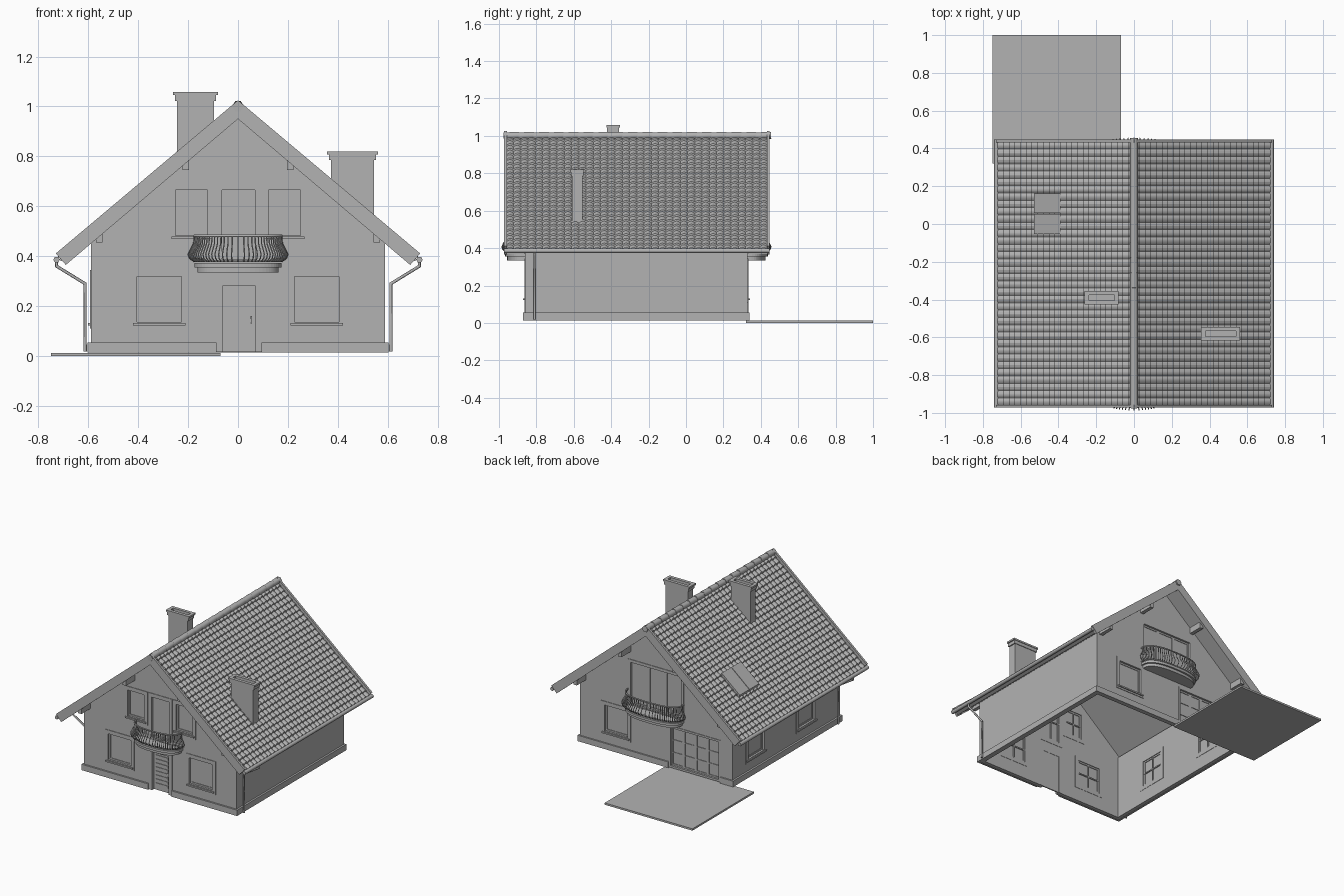
import bpy, bmesh, math
from mathutils import Vector

cube = bpy.data.objects.get("Cube")
if cube:
    bpy.data.objects.remove(cube)

GREY = (0.45, 0.45, 0.45, 1)
plaster = bpy.data.materials.new("plain_grey")
plaster.use_nodes = True
plaster.diffuse_color = GREY
plaster.node_tree.nodes["Principled BSDF"].inputs["Base Color"].default_value = GREY

SLOPE = 0.842
THICK = 0.025
# Each wall maps (along, outward, up) to world space
WALLS = {
    "front": lambda u, o, z: (u, -0.86 - o, z),
    "back": lambda u, o, z: (u, 0.33 + o, z),
    "right": lambda u, o, z: (-0.59 - o, u, z),
    "left": lambda u, o, z: (0.59 + o, u, z),
    "world": lambda u, o, z: (u, o, z),
}
cuts = {name: [] for name in WALLS}


def finish(name, bm):
    bmesh.ops.recalc_face_normals(bm, faces=bm.faces)
    mesh = bpy.data.meshes.new(name)
    bm.to_mesh(mesh)
    bm.free()
    mesh.materials.append(plaster)
    obj = bpy.data.objects.new(name, mesh)
    bpy.context.scene.collection.objects.link(obj)
    return obj


def boxes(name, items, wall="world"):
    bm = bmesh.new()
    for u0, u1, o0, o1, z0, z1 in items:
        for v in bmesh.ops.create_cube(bm, size=1)["verts"]:
            v.co = WALLS[wall](u1 if v.co.x > 0 else u0, o1 if v.co.y > 0 else o0,
                               z1 if v.co.z > 0 else z0)
    return finish(name, bm)


def prism(name, points, y0, y1):
    bm = bmesh.new()
    face = bm.faces.new([bm.verts.new((x, y0, z)) for x, z in points])
    new = bmesh.ops.extrude_face_region(bm, geom=[face])["geom"]
    for v in new:
        if isinstance(v, bmesh.types.BMVert):
            v.co.y = y1
    return finish(name, bm)


def tubes(name, paths, radius, closed=False):
    curve = bpy.data.curves.new(name, "CURVE")
    curve.dimensions = "3D"
    curve.bevel_depth = radius
    curve.bevel_resolution = 1
    curve.use_fill_caps = True
    for path in paths:
        spline = curve.splines.new("POLY")
        spline.points.add(len(path) - 1)
        for p, co in zip(spline.points, path):
            p.co = (*co, 1)
    temp = bpy.data.objects.new(name, curve)
    bpy.context.scene.collection.objects.link(temp)
    bpy.context.view_layer.update()
    mesh = bpy.data.meshes.new_from_object(temp.evaluated_get(bpy.context.evaluated_depsgraph_get()))
    bpy.data.objects.remove(temp)
    bm = bmesh.new()
    bm.from_mesh(mesh)
    return finish(name, bm)


def ring(u0, u1, z0, z1, w, o0, o1):
    return [(u0, u0 + w, o0, o1, z0, z1), (u1 - w, u1, o0, o1, z0, z1),
            (u0 + w, u1 - w, o0, o1, z0, z0 + w), (u0 + w, u1 - w, o0, o1, z1 - w, z1)]


def window(name, wall, u0, u1, z0, z1, border=0.026, cols=1, rows=1, sill=True):
    e = 0.004
    cuts[wall].append((u0 + e, u1 - e, -0.1, 0.1, z0 + e, z1 - e))
    parts = ring(u0, u1, z0, z1, border, -THICK - 0.002, 0.004)
    a, b, c, d = u0 + border, u1 - border, z0 + border, z1 - border
    step = (b - a) / cols
    for i in range(cols):
        left, right = a + i * step, a + (i + 1) * step
        parts += ring(left, right, c, d, 0.011, -0.022, -0.01)
        parts.append((left, right, -0.017, -0.014, c, d))
        for r in range(1, rows):
            z = c + (d - c) * r / rows
            parts.append((left, right, -0.02, -0.01, z - 0.004, z + 0.004))
        if cols == 1:  # glazing cross on the room side
            m, h = (a + b) / 2, (c + d) / 2
            parts += [(m - 0.004, m + 0.004, -0.024, -0.017, c, d),
                      (a, b, -0.024, -0.017, h - 0.004, h + 0.004)]
    if sill:
        parts.append((u0 + 0.01, u1 - 0.01, -0.01, 0.012, z0 + 0.012, z0 + 0.022))
    boxes(name, parts, wall)


# Windows and glazed doors
for s, side in ((-1, "right"), (1, "left")):
    window(f"front_ground_window_{side}", "front", s * 0.315 - 0.115, s * 0.315 + 0.115, 0.11, 0.345)
    window(f"front_upper_window_{side}", "front", s * 0.187 - 0.09, s * 0.187 + 0.09, 0.457, 0.692)
window("front_balcony_door", "front", -0.09, 0.095, 0.36, 0.692, sill=False)
window("back_ground_window", "back", 0.195, 0.425, 0.11, 0.345)
window("back_balcony_doors", "back", -0.215, 0.215, 0.36, 0.692, 0.02, 3, sill=False)
window("patio_doors", "back", -0.5, -0.1, 0.018, 0.31, 0.014, 4, 3, sill=False)
for i, y in enumerate((0.07, -0.49)):
    window(f"side_window_{i + 1}", "right", y - 0.115, y + 0.115, 0.11, 0.345)

# Front door with slatted panel
cuts["front"].append((-0.08, 0.09, -0.1, 0.1, 0, 0.305))
boxes("front_door_frame", [(-0.087, -0.06, -0.027, 0.004, 0.016, 0.31), (0.068, 0.095, -0.027, 0.004, 0.016, 0.31),
                           (-0.06, 0.068, -0.027, 0.004, 0.283, 0.31)], "front")
boxes("front_door", [(-0.06, 0.068, -0.025, -0.017, 0.016, 0.283), (0.05, 0.056, -0.017, -0.008, 0.13, 0.16)]
      + [(-0.042, 0.05, -0.017, -0.013, 0.05 + i * 0.028, 0.065 + i * 0.028) for i in range(8)], "front")

# Walls with cut openings
gable = [(-0.59, 0.016), (0.59, 0.016), (0.59, 0.459), (0, 0.956), (-0.59, 0.459)]
walls = {
    "front": prism("front_wall", gable, -0.86, -0.86 + THICK),
    "back": prism("back_wall", gable, 0.33 - THICK, 0.33),
    "right": boxes("right_wall", [(-0.836, 0.306, -THICK, 0, 0.016, 0.465)], "right"),
    "left": boxes("left_wall", [(-0.836, 0.306, -THICK, 0, 0.016, 0.465)], "left"),
}
for wall, obj in walls.items():
    if not cuts[wall]:
        continue
    cutter = boxes("opening_cutter", cuts[wall], wall)
    cutter.hide_render = True
    mod = obj.modifiers.new("openings", "BOOLEAN")
    mod.operation, mod.solver, mod.object = "DIFFERENCE", "EXACT", cutter
    bpy.context.view_layer.update()
    cut_mesh = bpy.data.meshes.new_from_object(obj.evaluated_get(bpy.context.evaluated_depsgraph_get()))
    obj.modifiers.clear()
    obj.data = cut_mesh
    bpy.data.objects.remove(cutter)

# Plinth strips, broken at the doors
boxes("front_plinth", [(-0.603, -0.087, 0, 0.012, 0.014, 0.055), (0.095, 0.603, 0, 0.012, 0.014, 0.055)], "front")
boxes("back_plinth", [(-0.603, -0.5, 0, 0.01, 0.014, 0.055), (-0.1, 0.603, 0, 0.01, 0.014, 0.055)], "back")
for side in ("left", "right"):
    boxes(side + "_plinth", [(-0.86, 0.33, 0, 0.013, 0.014, 0.055)], side)
boxes("patio", [(-0.75, -0.07, 0.32, 1.0, 0, 0.013)])


def tile_field(name, s, rows=24, cols=36, sub=4):
    bm = bmesh.new()
    lines = []
    for r in range(rows):
        for x, lift in ((r / rows, 0.0), ((r + 1) / rows, 0.009)):
            x *= 0.722
            line = []
            for c in range(cols * sub + 1):
                wave = 0.009 * abs(math.sin(math.pi * c / sub))
                line.append(bm.verts.new((s * x, -0.96 + 1.395 * c / (cols * sub),
                                          0.992 - SLOPE * x + lift + wave)))
            lines.append(line)
    for a, b in zip(lines, lines[1:]):
        for i in range(len(a) - 1):
            quad = (a[i], a[i + 1], b[i + 1], b[i])
            bm.faces.new(quad if s < 0 else quad[::-1])
    mesh_obj = finish(name, bm)
    return mesh_obj


# Roof slopes, verge boards, purlins, gutters and downpipes
for s, side in ((-1, "right"), (1, "left")):
    prism(f"roof_slab_{side}", [(0, 0.99), (s * 0.718, 0.386), (s * 0.69, 0.374), (0, 0.955)], -0.96, 0.435)
    tile_field(f"roof_tiles_{side}", s)
    verge = [(0, 1.025), (s * 0.73, 0.411), (s * 0.69, 0.365), (0, 0.95)]
    prism(f"front_verge_board_{side}", verge, -0.972, -0.957)
    prism(f"back_verge_board_{side}", verge, 0.432, 0.447)
    ends = []
    for x, z in ((0.21, 0.757), (0.556, 0.467)):
        ends += [(s * x - 0.013, s * x + 0.013, y0, y1, z - 0.012, z + 0.03)
                 for y0, y1 in ((-0.958, -0.85), (0.32, 0.433))]
    boxes(f"purlin_ends_{side}", ends)
    tubes(f"gutter_{side}", [[(s * 0.727, -0.972, 0.386), (s * 0.727, 0.447, 0.386)]], 0.013)
    tubes(f"downpipe_{side}", [[(s * 0.727, -0.81, 0.385), (s * 0.727, -0.81, 0.36),
                                (s * 0.613, -0.81, 0.29), (s * 0.613, -0.81, 0.018)]], 0.007)

# Overlapping ridge tiles
count = 18
tubes("ridge_tiles", [[(0, -0.975 + 1.425 * i / count, 0.999), (0, -0.97 + 1.425 * (i + 1) / count, 1.003)]
                      for i in range(count)], 0.022)

# Pair of roof windows
for i, y in enumerate((-0.052, 0.057)):
    def on_roof(x, h):
        return (-x, 0.99 - SLOPE * x + h)
    prism(f"roof_window_{i + 1}", [on_roof(0.39, 0), on_roof(0.39, 0.026), on_roof(0.53, 0.026), on_roof(0.53, 0)],
          y, y + 0.105)


def chimney(name, x0, x1, y0, y1, top):
    prism(name + "_stack", [(x0, 0.97 - SLOPE * abs(x0)), (x1, 0.97 - SLOPE * abs(x1)),
                            (x1, top - 0.03), (x0, top - 0.03)], y0, y1)
    cap = []
    for grow, z0, z1 in ((0.008, top - 0.035, top - 0.012), (0.016, top - 0.012, top)):
        a, b, c, d = x0 - grow, x1 + grow, y0 - grow / 2, y1 + grow / 2
        w = grow + 0.006
        cap += [(a, a + w, c, d, z0, z1), (b - w, b, c, d, z0, z1),
                (a + w, b - w, c, c + w, z0, z1), (a + w, b - w, d - w, d, z0, z1)]
    boxes(name + "_cap", cap)


chimney("ridge_chimney", -0.245, -0.097, -0.418, -0.362, 1.057)
chimney("side_chimney", 0.372, 0.545, -0.61, -0.553, 0.82)


def outline(a, b, n):
    pts = []
    for i in range(n + 1):
        t = math.pi * i / n
        c = math.cos(t)
        pts.append((a * math.copysign(abs(c) ** 0.8, c), b * math.sin(t) ** 0.7))
    return pts


def balcony(name, wall, a):
    place = WALLS[wall]
    # Two-step slab
    bm = bmesh.new()
    for grow, z0, z1 in ((0, 0.355, 0.372), (-0.012, 0.335, 0.355)):
        low, high = ([bm.verts.new(place(u, o, z)) for u, o in outline(a + grow, 0.108 + grow, 28)] for z in (z0, z1))
        bm.faces.new(low)
        bm.faces.new(high)
        for i in range(len(low)):
            j = (i + 1) % len(low)
            bm.faces.new((low[i], low[j], high[j], high[i]))
    finish(name + "_slab", bm)
    # Rails and bulging balusters
    rail = outline(a, 0.1, 40)
    tubes(name + "_rails", [[place(u, o, z) for u, o in rail] for z in (0.381, 0.482)], 0.005)
    bars = []
    for u, o in rail[1:-1]:
        n = Vector((u / a, o / 0.1)).normalized()
        bars.append([place(u + n.x * k, o + n.y * k, z) for k, z in
                     ((0, 0.378), (0.02, 0.392), (0.025, 0.408), (0.015, 0.428), (0.003, 0.45), (0, 0.482))])
    tubes(name + "_balusters", bars, 0.0026)


balcony("front_balcony", "front", 0.175)
balcony("back_balcony", "back", 0.215)
